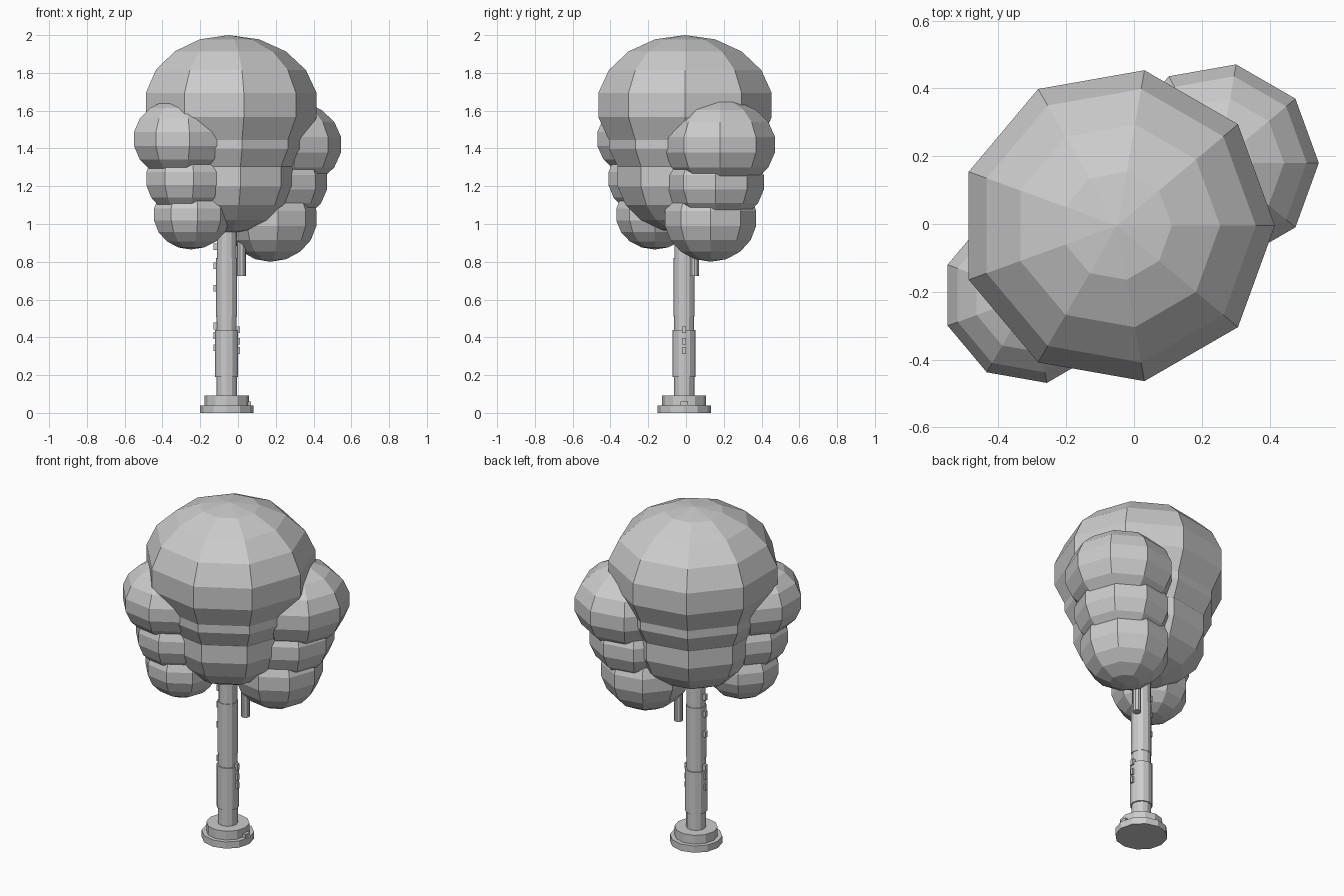
import bpy, bmesh
from math import sin, cos, pi

if "Cube" in bpy.data.objects:
    bpy.data.objects.remove(bpy.data.objects["Cube"])


def lathe(name, cx, cy, profile, sides, turn=0.0):
    """Flat-faced solid of revolution from (radius, z) points; radius 0 closes to a pole."""
    bm = bmesh.new()
    rings = []
    for r, z in profile:
        n = 1 if r == 0 else sides
        rings.append([bm.verts.new((cx + r * cos(turn + 2 * pi * i / sides),
                                    cy + r * sin(turn + 2 * pi * i / sides), z))
                      for i in range(n)])
    for a, b in zip(rings, rings[1:]):
        for i in range(sides):
            j = (i + 1) % sides
            quad = [a[i % len(a)], a[j % len(a)], b[j % len(b)], b[i % len(b)]]
            bm.faces.new(list(dict.fromkeys(quad)))
    for end in (rings[0], rings[-1]):
        if len(end) > 1:
            bm.faces.new(end)
    bmesh.ops.recalc_face_normals(bm, faces=bm.faces[:])
    me = bpy.data.meshes.new(name)
    bm.to_mesh(me)
    bm.free()
    ob = bpy.data.objects.new(name, me)
    bpy.context.collection.objects.link(ob)
    return ob


def drum(name, cx, cy, r, z0, z1, sides=12):
    return lathe(name, cx, cy, [(r, z0), (r, z1)], sides)


def foliage(name, x, y, z, r, rz):
    """Nine-sided, nine-ring low-poly ball."""
    prof = [(r * sin(pi * k / 9) if 0 < k < 9 else 0, z - rz * cos(pi * k / 9))
            for k in range(10)]
    return lathe(name, x, y, prof, 9)


def block(name, centre, size):
    bpy.ops.mesh.primitive_cube_add(size=1, location=centre)
    ob = bpy.context.object
    ob.name = name
    ob.scale = size
    return ob


TX, TY = -0.06, -0.01

# Stepped base
drum("base_lower", TX, TY, 0.142, 0.0, 0.04)
drum("base_upper", TX, TY, 0.117, 0.035, 0.092)
block("root_right", (TX + 0.115, TY, 0.045), (0.03, 0.04, 0.03))

# Trunk segments
for i, (r, z0, z1) in enumerate([(0.054, 0.08, 0.19), (0.061, 0.19, 0.44),
                                 (0.053, 0.44, 0.51), (0.056, 0.51, 0.82),
                                 (0.052, 0.82, 1.20)]):
    drum(f"trunk_{i}", TX, TY, r, z0, z1)

# Bark knots on both sides of the trunk
for side, heights in ((-1, (0.345, 0.41, 0.46, 0.66, 0.78, 0.88)),
                      (1, (0.33, 0.38, 0.44))):
    for z in heights:
        block("bark_knot", (TX + side * 0.057, TY, z), (0.025, 0.02, 0.035))

# Side branch stub
drum("branch", 0.018, 0.045, 0.024, 0.725, 1.0, 10)

# Crown: three stacked clusters of balls (x, y, z, radius, half height)
clusters = {
    "crown_main": [(-0.05, -0.005, 1.63, 0.473, 0.37),
                   (-0.05, -0.005, 1.45, 0.416, 0.30),
                   (-0.05, -0.005, 1.25, 0.368, 0.30)],
    "crown_left": [(-0.303, -0.21, 1.45, 0.267, 0.215),
                   (-0.275, -0.19, 1.24, 0.227, 0.20),
                   (-0.25, -0.165, 1.05, 0.21, 0.185)],
    "crown_right": [(0.25, 0.18, 1.42, 0.30, 0.24),
                    (0.21, 0.155, 1.22, 0.265, 0.22),
                    (0.17, 0.13, 1.03, 0.249, 0.23)],
}
for name, balls in clusters.items():
    for i, b in enumerate(balls):
        foliage(f"{name}_{i}", *b)
